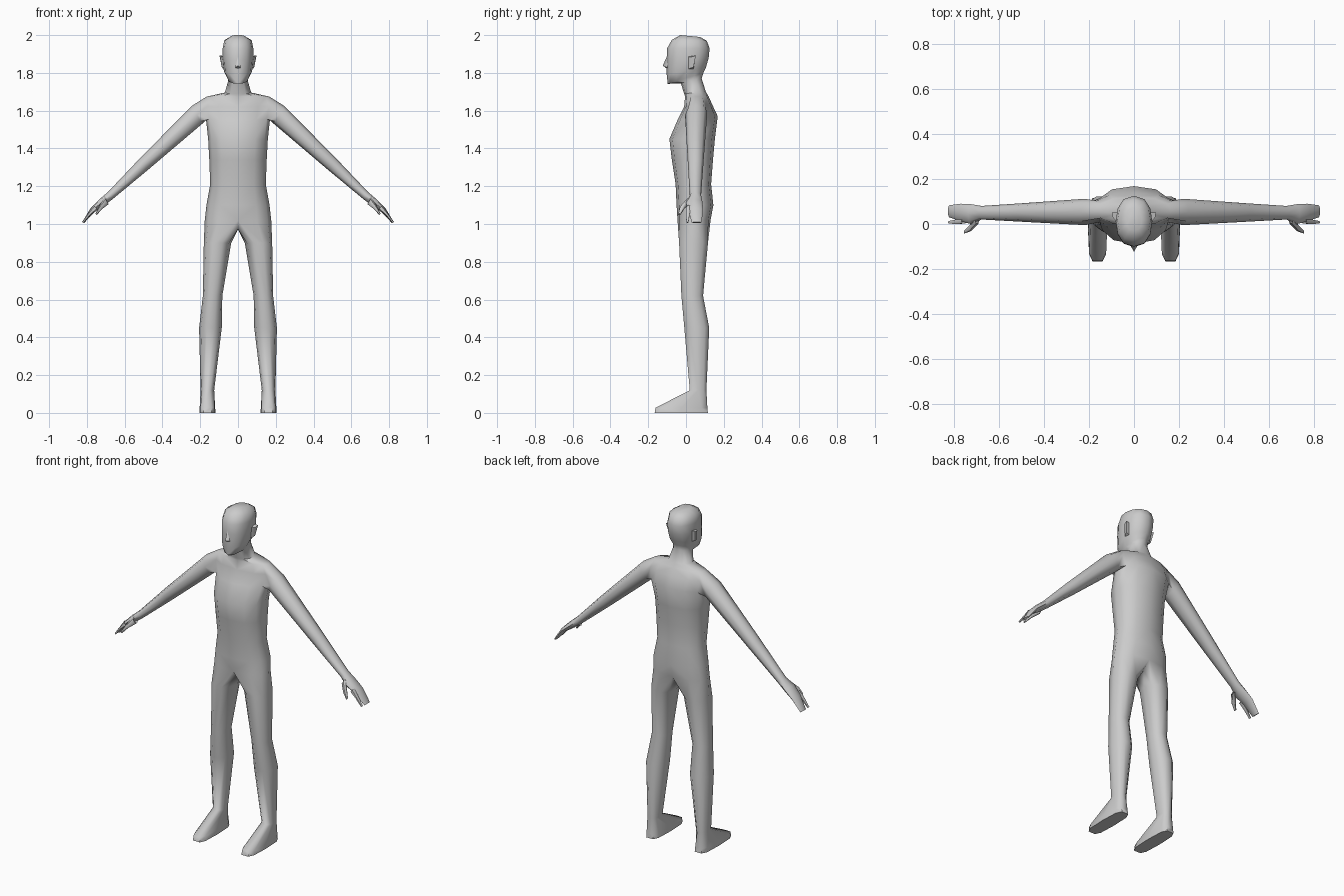
import bpy, bmesh, math
from mathutils import Vector

if "Cube" in bpy.data.objects:
    bpy.data.objects.remove(bpy.data.objects["Cube"])

grey = bpy.data.materials.new("plain grey")
grey.diffuse_color = (0.6, 0.6, 0.6, 1)
grey.use_nodes = True
grey.node_tree.nodes["Principled BSDF"].inputs["Base Color"].default_value = grey.diffuse_color


def spow(v, p):
    return math.copysign(abs(v) ** p, v)


def bridge(bm, a, b, closed=True, skip=()):
    n = len(a)
    for i in range(n if closed else n - 1):
        if i not in skip:
            j = (i + 1) % n
            bm.faces.new((a[i], a[j], b[j], b[i]))


def finish(bm, name, angle=60):
    """Mirror a half model across x and shade it."""
    bmesh.ops.recalc_face_normals(bm, faces=bm.faces)
    me = bpy.data.meshes.new(name)
    bm.to_mesh(me)
    bm.free()
    me.materials.append(grey)
    ob = bpy.data.objects.new(name, me)
    bpy.context.collection.objects.link(ob)
    mod = ob.modifiers.new("mirror", 'MIRROR')
    mod.use_clip = True
    mod.merge_threshold = 0.0005
    bpy.ops.object.select_all(action='DESELECT')
    ob.select_set(True)
    bpy.context.view_layer.objects.active = ob
    bpy.ops.object.shade_smooth_by_angle(angle=math.radians(angle))


def half_ring(bm, zf, zb, hw, yf, yb, p=0.8):
    """Half outline from front centre to back centre, tilted from zf to zb."""
    out = []
    for i in range(7):
        t = math.pi * i / 6
        f = (1 - math.cos(t)) / 2
        x = 0 if i in (0, 6) else hw * math.sin(t) ** p
        out.append(bm.verts.new((x, yf + (yb - yf) * f, zf + (zb - zf) * f)))
    return out


def leg_ring(bm, z, xin, xout, yf, yb, p=0.9):
    out = []
    for k in range(10):
        t = math.radians(k * 36 - 18)
        out.append(bm.verts.new(((xin + xout) / 2 + (xout - xin) / 2 * spow(math.sin(t), p),
                                 (yf + yb) / 2 - (yb - yf) / 2 * spow(math.cos(t), p), z)))
    return out


def arm_ring(bm, up, low, yf, yb, n=8):
    """Section between an upper and a lower (x, z) point."""
    out = []
    for k in range(n):
        a = 2 * math.pi * k / n
        f = (1 - spow(math.cos(a), 0.9)) / 2
        out.append(bm.verts.new((low[0] + (up[0] - low[0]) * f,
                                 (yf + yb) / 2 - (yb - yf) / 2 * spow(math.sin(a), 0.9),
                                 low[1] + (up[1] - low[1]) * f)))
    return out


def chain(bm, rings, cap=True):
    for a, b in zip(rings, rings[1:]):
        bridge(bm, a, b)
    if cap:
        bm.faces.new(rings[-1])


# Body: torso, neck and head as one run of half outlines
bm = bmesh.new()
torso = [half_ring(bm, *r) for r in (
    (1.02, 1.02, .176, -.045, .13),
    (1.10, 1.10, .167, -.05, .145),
    (1.21, 1.21, .147, -.055, .133),
    (1.34, 1.34, .152, -.075, .143),
    (1.45, 1.45, .158, -.088, .153),
    (1.55, 1.57, .170, -.045, .168),
    (1.62, 1.63, .185, -.01, .14),
    (1.675, 1.675, .165, -.005, .12),
    (1.69, 1.70, .07, -.01, .105),
    (1.745, 1.77, .052, -.027, .083),
    (1.742, 1.80, .055, -.097, .092),
    (1.79, 1.83, .075, -.102, .106),
    (1.87, 1.88, .081, -.102, .12),
    (1.93, 1.93, .081, -.1, .125),
    (1.975, 1.97, .073, -.075, .11),
    (2.0, 1.99, .035, -.03, .075))]
for k, (a, b) in enumerate(zip(torso, torso[1:])):
    bridge(bm, a, b, False, skip=(2, 3) if k in (5, 6) else ())
bm.faces.new(torso[-1])

# Arm and hand grow from the shoulder opening
lo, mid, hi = torso[5:8]
opening = [lo[3], lo[2], mid[2], hi[2], hi[3], hi[4], mid[4], lo[4]]
chain(bm, [opening] + [arm_ring(bm, *r) for r in (
    ((.245, 1.625), (.19, 1.53), -.005, .112),
    ((.52, 1.347), (.475, 1.288), .01, .092),
    ((.69, 1.168), (.662, 1.133), .02, .08),
    ((.735, 1.13), (.712, 1.095), .0, .088),
    ((.78, 1.085), (.757, 1.066), .012, .09),
    ((.825, 1.01), (.815, 1.005), .03, .083))])

# Leg and foot grow from the lower torso and the crotch line
crotch = [bm.verts.new((0, y, .972)) for y in (.085, .043, 0)]
chain(bm, [torso[0] + crotch] + [leg_ring(bm, *r) for r in (
    (.90, .036, .181, -.04, .12),
    (.62, .083, .186, -.027, .093),
    (.45, .086, .206, -.012, .126),
    (.12, .126, .198, .018, .11),
    (.027, .121, .203, -.165, .117, .55),
    (.0, .119, .204, -.17, .12, .55))])
finish(bm, "body")

# Thumb and index finger, each a short tapering run
for name, rings in (
    ("thumb", (((.705, 1.14), (.685, 1.105), .0, .035),
               ((.735, 1.095), (.718, 1.08), -.033, -.005),
               ((.755, 1.055), (.748, 1.048), -.042, -.028))),
    ("index_finger", (((.765, 1.10), (.742, 1.075), .0, .028),
                      ((.792, 1.06), (.778, 1.05), -.001, .021),
                      ((.825, 1.012), (.817, 1.006), .001, .014)))):
    bm = bmesh.new()
    chain(bm, [arm_ring(bm, *r, n=6) for r in rings])
    finish(bm, name)

# Nose: a half wedge, mirrored
bm = bmesh.new()
top, tip, base, side = [bm.verts.new(v) for v in (
    (0, -.1, 1.89), (0, -.123, 1.838), (0, -.1, 1.822), (.018, -.092, 1.826))]
bm.faces.new((top, tip, side))
bm.faces.new((tip, base, side))
finish(bm, "nose", 40)

# Ear: a thin flap leaning outward
bm = bmesh.new()
inner = [bm.verts.new(v) for v in ((.072, .012, 1.82), (.076, .008, 1.885), (.076, .05, 1.89), (.068, .04, 1.82))]
outer = [bm.verts.new(v) for v in ((.084, .022, 1.825), (.094, .03, 1.885), (.098, .052, 1.892), (.086, .04, 1.83))]
chain(bm, [inner, outer])
finish(bm, "ear", 40)
